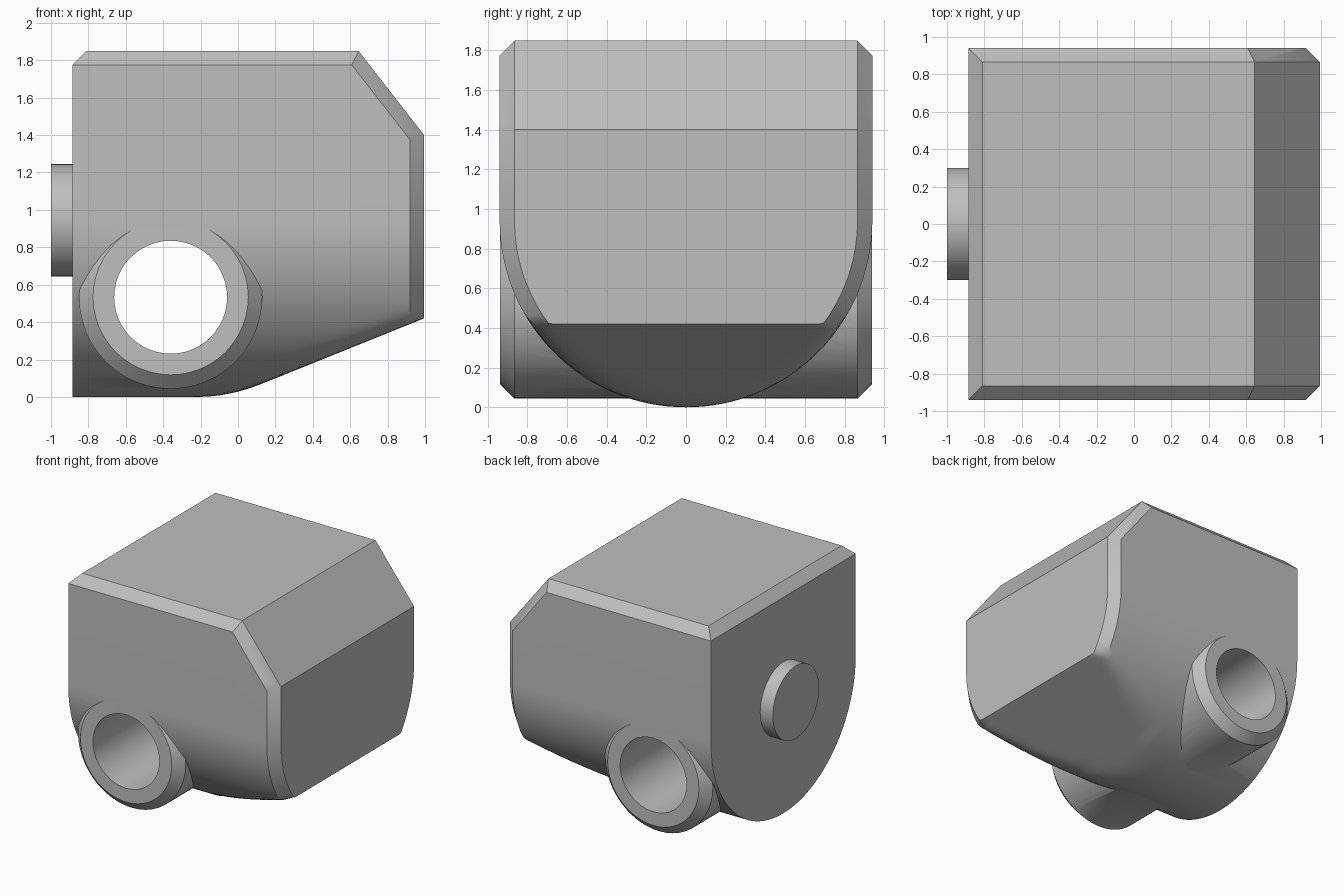
import bpy, bmesh, math
from mathutils import Vector, Matrix

if "Cube" in bpy.data.objects:
    bpy.data.objects.remove(bpy.data.objects["Cube"], do_unlink=True)

HALF, TOP, LEFT, RIGHT, CH = 0.94, 1.85, -0.885, 0.995, 0.075

grey = bpy.data.materials.new("plain grey")
grey.use_nodes = True
colour = (0.52, 0.52, 0.52, 1)
grey.diffuse_color = colour
grey.node_tree.nodes["Principled BSDF"].inputs["Base Color"].default_value = colour


def make_object(name, bm):
    bmesh.ops.recalc_face_normals(bm, faces=bm.faces)
    mesh = bpy.data.meshes.new(name)
    bm.to_mesh(mesh)
    bm.free()
    mesh.materials.append(grey)
    obj = bpy.data.objects.new(name, mesh)
    bpy.context.collection.objects.link(obj)
    return obj


def turned(name, rings, matrix, sides=48):
    """Solid of revolution from (position along axis, radius) pairs."""
    bm = bmesh.new()
    loops = [[bm.verts.new(matrix @ Vector((r * math.cos(i * math.tau / sides),
                                            r * math.sin(i * math.tau / sides), h)))
              for i in range(sides)] for h, r in rings]
    skin(bm, loops)
    return make_object(name, bm)


def skin(bm, loops):
    n = len(loops[0])
    for a, b in zip(loops, loops[1:]):
        for i in range(n):
            j = (i + 1) % n
            bm.faces.new((a[i], a[j], b[j], b[i]))
    bm.faces.new(loops[0])
    bm.faces.new(loops[-1])


def slice_off(bm, point, normal):
    geom = bm.verts[:] + bm.edges[:] + bm.faces[:]
    cut = bmesh.ops.bisect_plane(bm, geom=geom, dist=1e-5, plane_co=point,
                                 plane_no=normal, clear_outer=True)
    edges = [e for e in cut["geom_cut"] if isinstance(e, bmesh.types.BMEdge) and e.is_boundary]
    bmesh.ops.edgeloop_fill(bm, edges=edges)


def soft_max(a, b, k):
    h = max(k - abs(a - b), 0) / k
    return max(a, b) + h * h * k / 4


# Body: U-shaped sections, with the underside rising softly to the right end
def section(bm, x, radius, blend):
    rise = 0.035 + 0.403 * (x - 0.04)
    points = [(-radius, TOP)]
    for i in range(65):
        a = math.pi * (i / 64 - 0.5)
        z = HALF - radius * math.cos(a)
        points.append((radius * math.sin(a), soft_max(z, rise, blend)))
    points.append((radius, TOP))
    return [bm.verts.new((x, y, z)) for y, z in points]


bm = bmesh.new()
stations = [LEFT] + [-0.3 + i * (RIGHT - CH + 0.3) / 24 for i in range(25)]
loops = [section(bm, x, HALF, 0.1 if x > 0.2 else 0.07) for x in stations]
loops.append(section(bm, RIGHT, HALF - CH, 0.01))
skin(bm, loops)
bmesh.ops.recalc_face_normals(bm, faces=bm.faces)

# Sloping upper corner, then the chamfers around the top
slope = Vector((0.45, 0, 0.35)).normalized()
corner = Vector((0.645, 0, TOP))
slice_off(bm, corner, slope)
for side in (-1, 1):
    across = Vector((0, side, 0))
    slice_off(bm, Vector((0, side * (HALF - CH), TOP)), across + Vector((0, 0, 1)))
    slice_off(bm, corner + across * (HALF - CH), across + slope)
slice_off(bm, Vector((LEFT + CH, 0, TOP)), Vector((-1, 0, 1)))
body = make_object("body", bm)

# Cross tube with chamfered rims, merged into the body and bored through
along_y = Matrix.Translation((-0.36, 0, 0.533)) @ Matrix.Rotation(math.pi / 2, 4, "X")
rim = HALF - 0.001
tube = turned("cross_tube", [(-rim, 0.415), (-HALF + CH, 0.49),
                             (HALF - CH, 0.49), (rim, 0.415)], along_y)
bore = turned("bore_cutter", [(-1.2, 0.302), (1.2, 0.302)], along_y)
for helper, operation in ((tube, "UNION"), (bore, "DIFFERENCE")):
    helper.hide_render = True
    mod = body.modifiers.new(helper.name, "BOOLEAN")
    mod.operation, mod.object, mod.solver = operation, helper, "EXACT"
    bpy.context.view_layer.objects.active = body
    bpy.ops.object.modifier_apply(modifier=mod.name)
for helper in (tube, bore):
    bpy.data.objects.remove(helper, do_unlink=True)

# Round peg on the left end
along_x = Matrix.Translation((0, 0, 0.945)) @ Matrix.Rotation(math.pi / 2, 4, "Y")
peg = turned("end_peg", [(-1.0, 0.3), (LEFT + 0.02, 0.3)], along_x)

# Smooth shading with crisp edges
for obj in (body, peg):
    bpy.ops.object.select_all(action="DESELECT")
    obj.select_set(True)
    bpy.context.view_layer.objects.active = obj
    bpy.ops.object.shade_smooth_by_angle(angle=math.radians(35))
